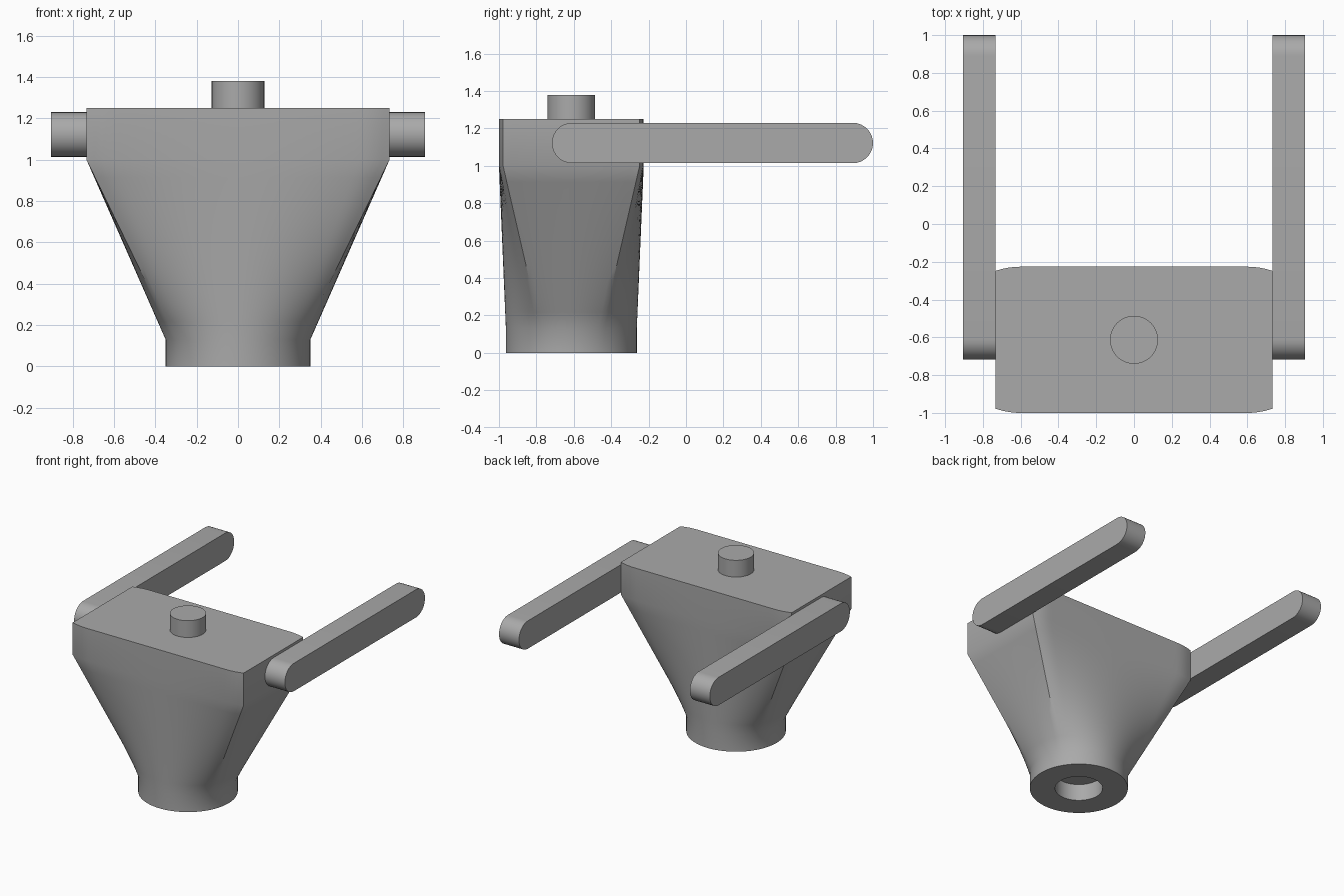
import bpy, bmesh, math
from math import sin, cos, pi, radians

if "Cube" in bpy.data.objects:
    bpy.data.objects.remove(bpy.data.objects["Cube"])

grey = bpy.data.materials.new("plain_grey")
grey.use_nodes = True
colour = (0.4, 0.4, 0.4, 1)
grey.diffuse_color = colour
grey.node_tree.nodes["Principled BSDF"].inputs["Base Color"].default_value = colour

CY = -0.613                # depth centre of the body
HALF_X, HALF_Y = 0.733, 0.387
RADIUS, HOLE = 0.35, 0.17
COLLAR, SHOULDER, TOP = 0.13, 1.0, 1.25


def loft(name, rings):
    """Skin equal-length rings and cap both ends."""
    bm = bmesh.new()
    loops = [[bm.verts.new(p) for p in ring] for ring in rings]
    n = len(loops[0])
    for a, b in zip(loops, loops[1:]):
        for i in range(n):
            j = (i + 1) % n
            bm.faces.new((a[i], a[j], b[j], b[i]))
    bm.faces.new(loops[0][::-1])
    bm.faces.new(loops[-1])
    bmesh.ops.recalc_face_normals(bm, faces=bm.faces)
    mesh = bpy.data.meshes.new(name)
    bm.to_mesh(mesh)
    bm.free()
    mesh.materials.append(grey)
    obj = bpy.data.objects.new(name, mesh)
    bpy.context.collection.objects.link(obj)
    bpy.ops.object.select_all(action='DESELECT')
    obj.select_set(True)
    bpy.context.view_layer.objects.active = obj
    bpy.ops.object.shade_smooth_by_angle(angle=radians(30))
    return obj


# Matching outlines: bowed rectangle above, unit circle below
SPLIT = radians(28)
rect, circle = [], []


def add_side(start, sweep, steps, outline):
    for i in range(steps):
        s = 2 * i / steps - 1
        rect.append(outline(s))
        a = start + sweep * (s + 1) / 2
        circle.append((cos(a), sin(a)))


def bowed(s):
    bend = max(0, (abs(s) - 0.82) / 0.18)
    return HALF_Y - 0.022 * bend ** 2


END_Y = bowed(1)
add_side(-SPLIT, 2 * SPLIT, 16, lambda s: (HALF_X, s * END_Y))
add_side(SPLIT, pi - 2 * SPLIT, 40, lambda s: (-s * HALF_X, bowed(s)))
add_side(pi - SPLIT, 2 * SPLIT, 16, lambda s: (-HALF_X, -s * END_Y))
add_side(pi + SPLIT, pi - 2 * SPLIT, 40, lambda s: (s * HALF_X, -bowed(s)))


def section(t, z, r=RADIUS):
    return [((1 - t) * r * c[0] + t * p[0], CY + (1 - t) * r * c[1] + t * p[1], z)
            for p, c in zip(rect, circle)]


# Body: blind hole, collar, flared funnel, straight upper block
rings = [section(0, COLLAR, HOLE), section(0, 0, HOLE), section(0, 0)]
STEPS = 10
for k in range(STEPS + 1):
    t = k / STEPS
    rings.append(section(t, COLLAR + t * (SHOULDER - COLLAR)))
rings.append(section(1, TOP))
loft("funnel_body", rings)

# Short peg on top
loft("top_peg", [[(0.127 * cos(2 * pi * i / 48), CY + 0.127 * sin(2 * pi * i / 48), z)
                  for i in range(48)] for z in (TOP, 1.38)])


# Round-ended arms reaching backwards
def arm_outline(x, r=0.108, back=1.0, front=-0.717, zc=1.122):
    pts = []
    for centre, start in ((back - r, -pi / 2), (front + r, pi / 2)):
        for i in range(17):
            a = start + pi * i / 16
            pts.append((x, centre + r * cos(a), zc + r * sin(a)))
    return pts


for name, side in (("left_arm", 1), ("right_arm", -1)):
    loft(name, [arm_outline(side * HALF_X), arm_outline(side * 0.904)])
